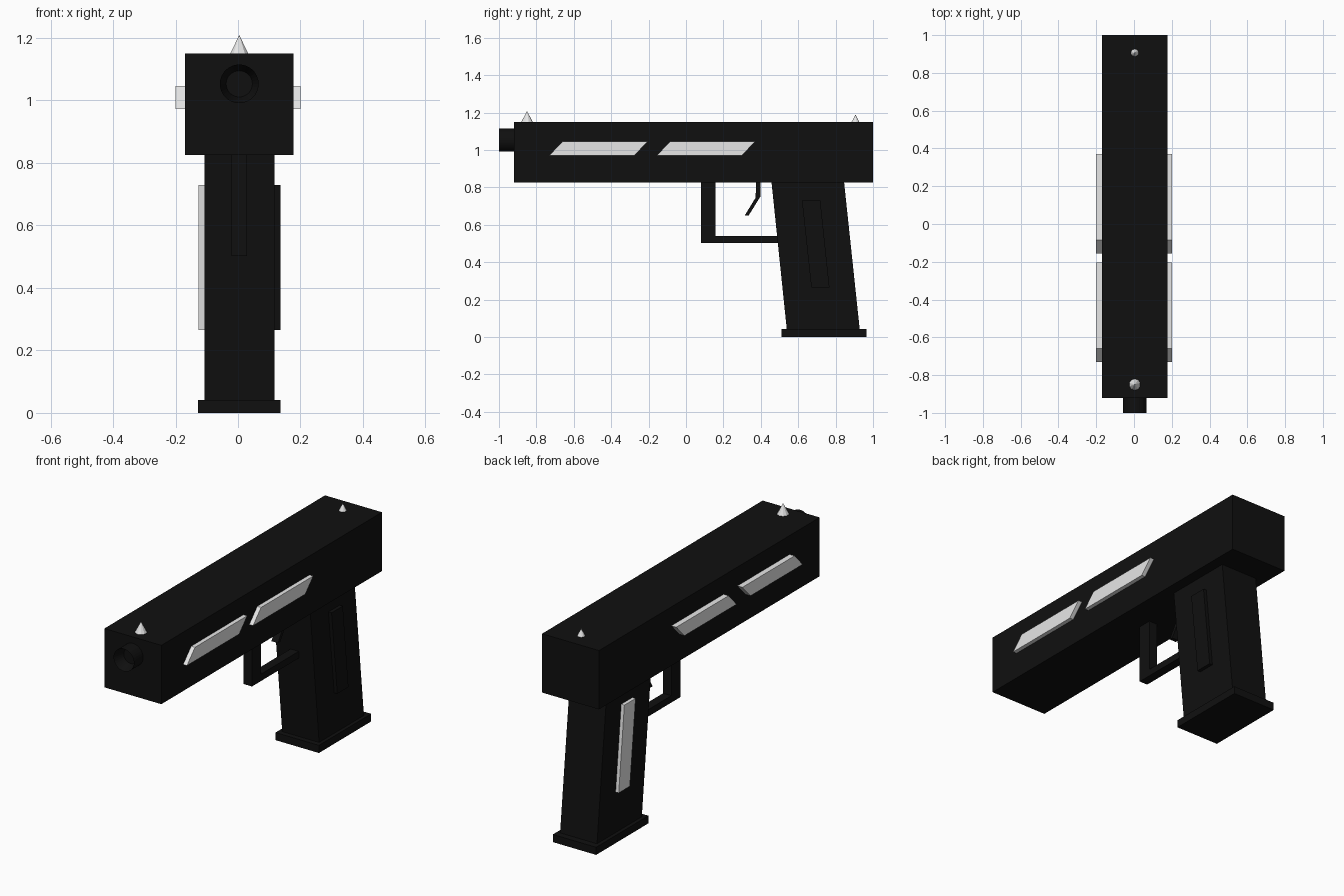
import bpy, bmesh, math
from mathutils import Vector

if "Cube" in bpy.data.objects:
    bpy.data.objects.remove(bpy.data.objects["Cube"])

CX = 0.004  # the body sits very slightly right of centre


def material(name, v):
    m = bpy.data.materials.new(name)
    m.diffuse_color = (v, v, v, 1)
    m.use_nodes = True
    m.node_tree.nodes["Principled BSDF"].inputs["Base Color"].default_value = m.diffuse_color
    return m


black = material("black", 0.005)
grey = material("light grey", 0.8)


def finish(bm, name, mat):
    bmesh.ops.recalc_face_normals(bm, faces=bm.faces)
    me = bpy.data.meshes.new(name)
    bm.to_mesh(me)
    bm.free()
    me.materials.append(mat)
    ob = bpy.data.objects.new(name, me)
    bpy.context.collection.objects.link(ob)
    return ob


def slab(name, profile, x0, x1, mat):
    """Extrude a (y, z) side profile from x0 to x1."""
    bm = bmesh.new()
    f = bm.faces.new([bm.verts.new((x0, y, z)) for y, z in profile])
    ext = bmesh.ops.extrude_face_region(bm, geom=[f])["geom"]
    bmesh.ops.translate(bm, vec=Vector((x1 - x0, 0, 0)),
                        verts=[v for v in ext if isinstance(v, bmesh.types.BMVert)])
    return finish(bm, name, mat)


def rect(y0, y1, z0, z1):
    return [(y0, z0), (y1, z0), (y1, z1), (y0, z1)]


# Main body, grip and base plate
slab("slide", rect(-0.92, 1.0, 0.826, 1.15), -0.17, 0.177, black)
slab("grip", [(0.54, 0.03), (0.93, 0.03), (0.845, 0.83), (0.457, 0.83)], -0.108, 0.117, black)
slab("base_plate", rect(0.51, 0.965, 0, 0.042), -0.128, 0.136, black)

# Grip panels: grey on the left, black on the right
panel = [(0.67, 0.265), (0.767, 0.265), (0.718, 0.73), (0.62, 0.73)]
slab("left_grip_panel", panel, -0.127, -0.10, grey)
slab("right_grip_panel", panel, 0.11, 0.136, black)

# Trigger guard and trigger
slab("trigger_guard", [(0.08, 0.502), (0.51, 0.502), (0.51, 0.54), (0.158, 0.54),
                       (0.158, 0.83), (0.08, 0.83)], CX - 0.025, CX + 0.025, black)
slab("trigger", [(0.314, 0.65), (0.335, 0.65), (0.397, 0.75), (0.397, 0.83),
                 (0.375, 0.83), (0.372, 0.745)], CX - 0.02, CX + 0.02, black)

# Slanted side plates, two on each side
for i, y in enumerate((-0.73, -0.155)):
    plate = [(y, 0.972), (y + 0.455, 0.972), (y + 0.525, 1.046), (y + 0.07, 1.046)]
    slab(f"right_side_plate_{i + 1}", plate, 0.16, 0.2, grey)
    slab(f"left_side_plate_{i + 1}", plate, -0.2, -0.16, grey)

# Barrel with a shallow recessed muzzle
bm = bmesh.new()
bmesh.ops.create_cone(bm, cap_ends=True, segments=32, radius1=0.062, radius2=0.062, depth=0.1)
end = [f for f in bm.faces if f.normal.z > 0.9]
bmesh.ops.inset_region(bm, faces=end, thickness=0.02)
bmesh.ops.translate(bm, verts=end[0].verts, vec=(0, 0, -0.06))
barrel = finish(bm, "barrel", black)
barrel.rotation_euler.x = math.radians(90)
barrel.location = (CX, -0.95, 1.053)

# Pointed sights
for name, y, r, h in (("front_sight", -0.85, 0.031, 0.06), ("rear_sight", 0.906, 0.021, 0.04)):
    bm = bmesh.new()
    bmesh.ops.create_cone(bm, cap_ends=True, segments=10, radius1=r, radius2=0, depth=h)
    ob = finish(bm, name, grey)
    ob.location = (CX, y, 1.149 + h / 2)
